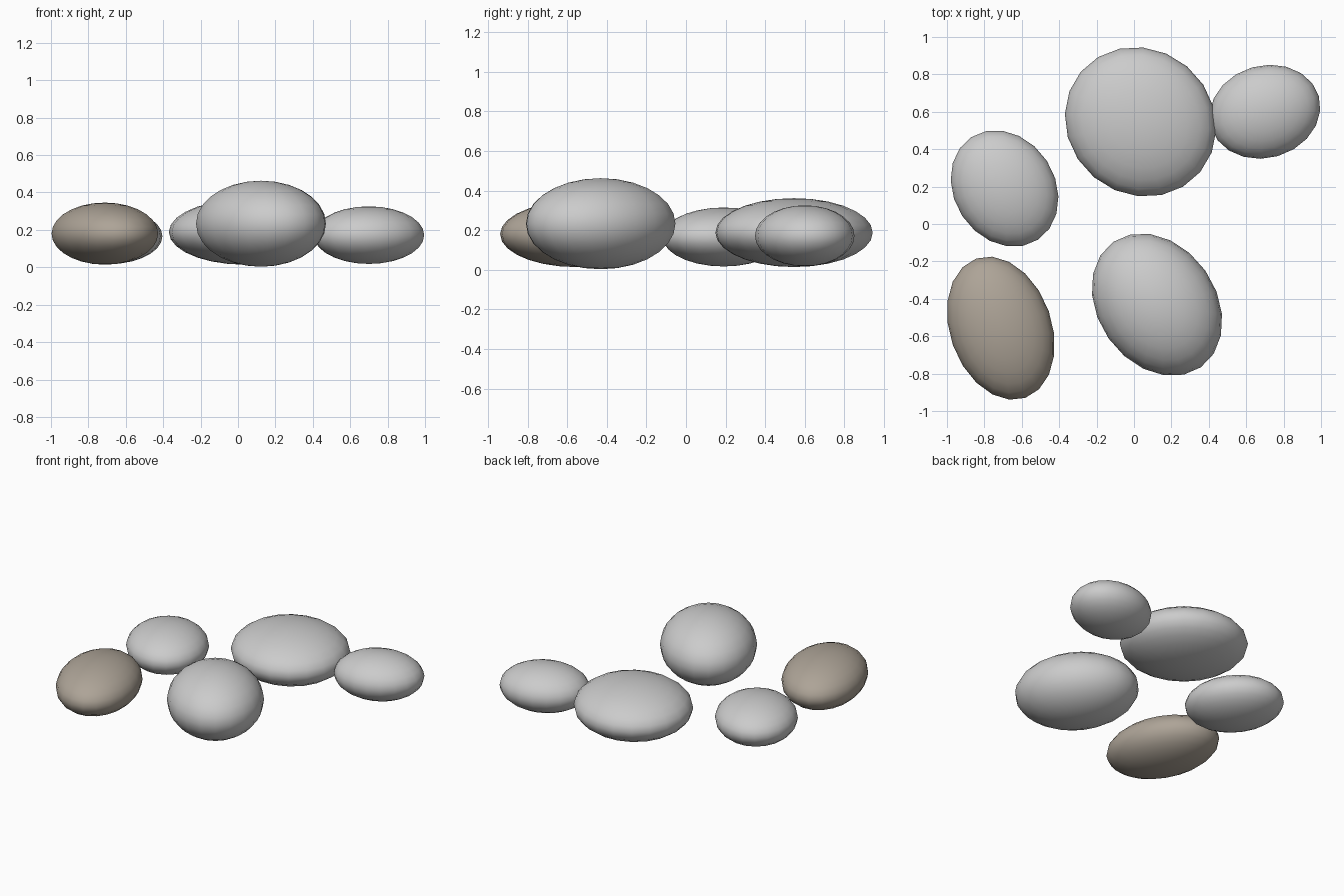
import bpy
from math import radians

if "Cube" in bpy.data.objects:
    bpy.data.objects.remove(bpy.data.objects["Cube"])

# Flattened pebble: ellipsoid with its own radii and a turn about z
def stone(name, loc, radii, yaw):
    bpy.ops.mesh.primitive_uv_sphere_add(segments=20, ring_count=14, radius=1, location=loc)
    ob = bpy.context.object
    ob.name = name
    ob.scale = radii
    ob.rotation_euler = (0, 0, radians(yaw))
    bpy.ops.object.transform_apply(location=False, rotation=True, scale=True)
    bpy.ops.object.shade_smooth()
    return ob

# Back row
stone("large_back_stone", (0.035, 0.546, 0.188), (0.417, 0.387, 0.174), -40)
stone("small_right_stone", (0.70, 0.60, 0.172), (0.30, 0.247, 0.154), 16)

# Left side
stone("left_stone", (-0.692, 0.19, 0.166), (0.327, 0.27, 0.149), -57)
brown = stone("brown_stone", (-0.712, -0.557, 0.18), (0.395, 0.272, 0.166), -70.5)

# Front
stone("tall_front_stone", (0.123, -0.431, 0.233), (0.409, 0.316, 0.23), -55)

# Warm tint on one stone
mat = bpy.data.materials.new("brown_stone")
mat.diffuse_color = (0.42, 0.37, 0.31, 1)
mat.use_nodes = True
mat.node_tree.nodes["Principled BSDF"].inputs["Base Color"].default_value = mat.diffuse_color
brown.data.materials.append(mat)
